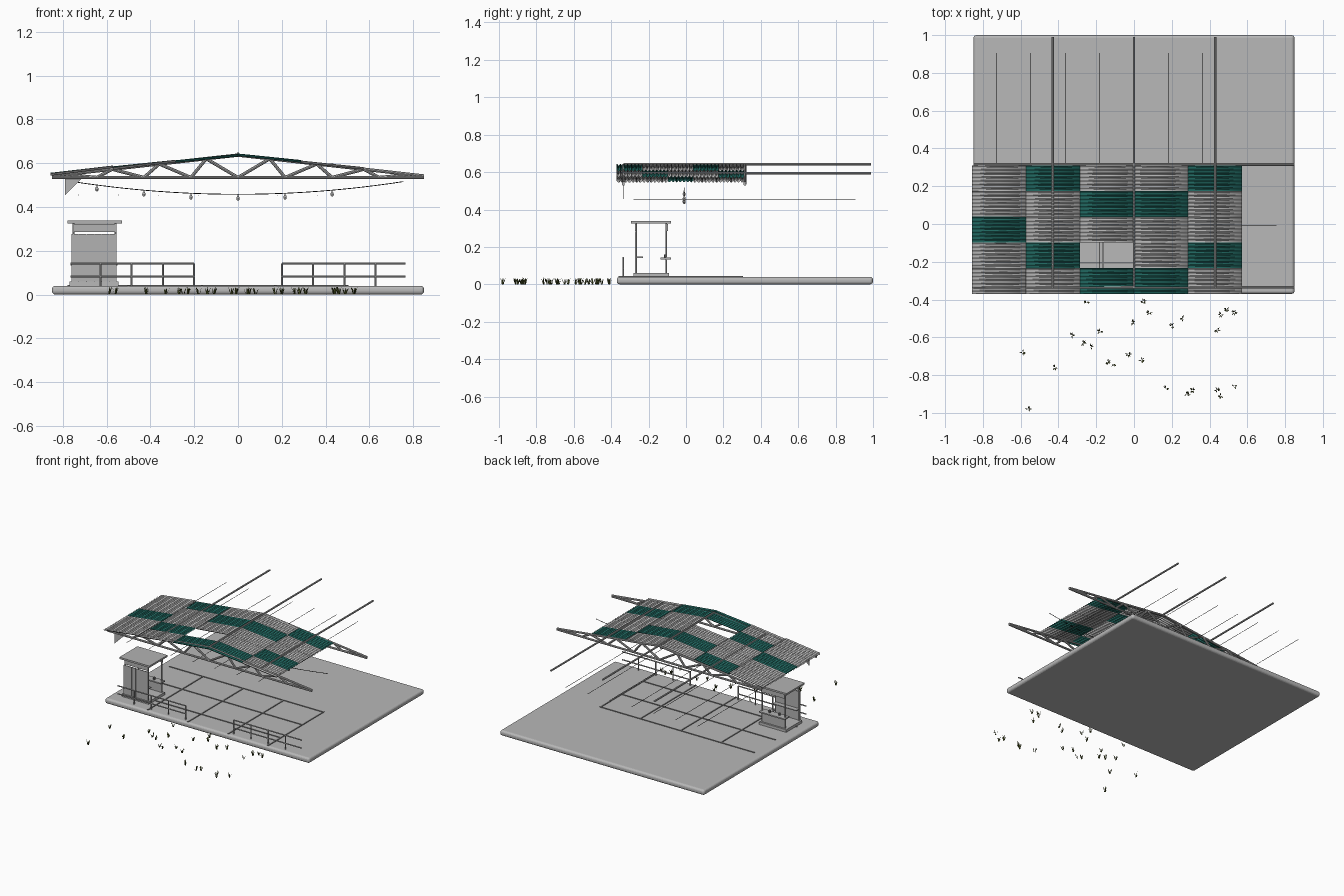
import bpy, bmesh, math, random
from mathutils import Vector, Matrix

random.seed(4)
if "Cube" in bpy.data.objects:
    bpy.data.objects.remove(bpy.data.objects["Cube"])


def material(name, r, g, b):
    m = bpy.data.materials.new(name)
    m.use_nodes = True
    m.diffuse_color = (r, g, b, 1)
    m.node_tree.nodes["Principled BSDF"].inputs["Base Color"].default_value = (r, g, b, 1)
    return m


CONCRETE = material("concrete grey", .48, .48, .48)
SHEET = material("metal sheet grey", .45, .45, .45)
GREEN = material("sheet green", .015, .14, .12)
JOINT = material("joint grey", .2, .2, .2)
WIRE = material("wire black", .01, .01, .01)
GRASS = material("grass olive", .06, .075, .015)


def finish(name, bm, mat, smooth=False):
    me = bpy.data.meshes.new(name)
    bm.to_mesh(me)
    bm.free()
    me.materials.append(mat)
    ob = bpy.data.objects.new(name, me)
    bpy.context.collection.objects.link(ob)
    if smooth:
        bpy.ops.object.select_all(action='DESELECT')
        ob.select_set(True)
        bpy.context.view_layer.objects.active = ob
        bpy.ops.object.shade_smooth_by_angle()
    return ob


def add_rod(bm, a, b, r, sides=8):
    a, b = Vector(a), Vector(b)
    d = b - a
    mat = Matrix.Translation((a + b) / 2) @ d.to_track_quat('Z', 'Y').to_matrix().to_4x4()
    bmesh.ops.create_cone(bm, cap_ends=True, segments=sides, radius1=r, radius2=r,
                          depth=d.length, matrix=mat)


def add_box(bm, x0, x1, y0, y1, z0, z1):
    mat = Matrix.Translation(((x0 + x1) / 2, (y0 + y1) / 2, (z0 + z1) / 2))
    bmesh.ops.create_cube(bm, size=1, matrix=mat @ Matrix.Diagonal((x1 - x0, y1 - y0, z1 - z0, 1)))


def rods(name, segments, r, mat, sides=8):
    bm = bmesh.new()
    for a, b in segments:
        add_rod(bm, a, b, r, sides)
    return finish(name, bm, mat, True)


def boxes(name, items, mat):
    bm = bmesh.new()
    for item in items:
        add_box(bm, *item)
    return finish(name, bm, mat)


HALF, RIDGE, EAVE, FLOOR = .85, .637, .542, .04
FRONT, BACK = -.335, .315


def roof_z(x):
    return RIDGE - (RIDGE - EAVE) * abs(x) / HALF


# Platform with rounded edge
slab = boxes("platform_slab", [(-HALF, HALF, -.37, 1, 0, FLOOR)], CONCRETE)
bevel = slab.modifiers.new("rounded edge", 'BEVEL')
bevel.width, bevel.segments = .016, 4

# Floor joints
joints = [(x - .005, x + .005, -.36, .3, FLOOR, FLOOR + .004) for x in (-.5, -.165, .17, .5)]
joints += [(-.78, .505, y - .005, y + .005, FLOOR, FLOOR + .004) for y in (-.205, .05, .3)]
boxes("floor_joints", joints, JOINT)

# Trusses: chords and zigzag web
for label, y in (("front", FRONT), ("back", BACK)):
    parts = [((-HALF, y, .535), (HALF, y, .535))]
    for s in (-1, 1):
        parts.append(((s * HALF, y, EAVE), (0, y, RIDGE)))
        for i in range(4):
            low, high = i * .215, i * .215 + .145
            parts.append(((s * low, y, .535), (s * high, y, roof_z(high))))
            if i < 3:
                parts.append(((s * high, y, roof_z(high)), (s * (low + .215), y, .535)))
    rods(label + "_truss", parts, .0075, SHEET)

# Ridge beam and purlins running past the back
rods("purlins", [((x, FRONT, roof_z(x) + .006), (x, .99, roof_z(x) + .006))
                 for x in (-.43, 0, .43)], .0065, SHEET)

# Corrugated roof sheets, some green, one lost
COL, ROW, WAVES = .286, .136, 7
PAINTED = {(1, 0), (4, 0), (2, 1), (3, 1), (0, 2), (1, 3), (4, 3), (2, 4), (3, 4)}
for c in range(5):
    for r in range(5):
        if (c, r) == (2, 3):
            continue
        x0, y0 = -.857 + c * COL, .31 - r * ROW
        lift = (.012, .006, .004, .003, .003)[c]
        tilt = random.uniform(-.004, .003)
        bm = bmesh.new()
        rows = []
        for i in range(WAVES * 8 + 1):
            y = y0 - ROW * i / (WAVES * 8)
            wave = .0045 * math.cos(i * math.pi / 4)
            rows.append([bm.verts.new((x, y, roof_z(x) + lift + wave + t))
                         for x, t in ((x0, tilt if c < 2 else 0), (x0 + COL, 0 if c < 2 else tilt))])
        for a, b in zip(rows, rows[1:]):
            bm.faces.new((a[0], b[0], b[1], a[1]))
        green = (c, r) in PAINTED
        ob = finish(f"roof_sheet_{c}_{r}", bm, GREEN if green else SHEET, True)
        solid = ob.modifiers.new("thickness", 'SOLIDIFY')
        solid.thickness = .002

# Corner gusset plate at the eave
bm = bmesh.new()
gusset = [bm.verts.new((x, FRONT, z)) for x, z in ((-.79, .53), (-.79, .455), (-.715, .53))]
bm.faces.new(gusset)
ob = finish("eave_gusset", bm, SHEET)
ob.modifiers.new("thickness", 'SOLIDIFY').thickness = .004

# Hanging light string with teardrop bulbs
def string_z(x):
    return .458 + .058 * (x / .755) ** 2


pts = [(-.755 + i * 1.51 / 24, -.01) for i in range(25)]
line = [(x, y, string_z(x)) for x, y in pts]
rods("light_string", list(zip(line, line[1:])), .002, WIRE, 5)
bm = bmesh.new()
for i in range(-3, 3):
    x = (i + .0) * .215
    z = string_z(x)
    add_rod(bm, (x, -.01, z), (x, -.01, z - .012), .003, 6)
    bmesh.ops.create_uvsphere(bm, u_segments=10, v_segments=6, radius=.008,
                              matrix=Matrix.Translation((x, -.01, z - .018)) @ Matrix.Diagonal((1, 1, 1.4, 1)))
    if i == -2:
        x = -i * .215
        z = string_z(x)
        bmesh.ops.create_uvsphere(bm, u_segments=10, v_segments=6, radius=.008,
                                  matrix=Matrix.Translation((x, -.01, z - .018)) @ Matrix.Diagonal((1, 1, 1.4, 1)))
finish("light_bulbs", bm, SHEET, True)

# Overhead wires
rods("overhead_wires", [((-.73 + i * .1825, -.28, .455), (-.73 + i * .1825, .905, .455))
                        for i in range(7)], .0015, WIRE, 5)

# Railings, each open at its outer end
for s, label in ((-1, "right"), (1, "left")):
    parts = [((s * .2, FRONT, z), (s * .765, FRONT, z)) for z in (.083, .143)]
    parts += [((s * x, FRONT, FLOOR), (s * x, FRONT, .143)) for x in (.2, .343, .486, .629)]
    rods(label + "_railing", parts, .0045, SHEET)

# Kiosk: base, posts, slatted front, fascia, roof, rear counter
boxes("kiosk_base", [(-.77, -.545, -.28, -.09, FLOOR, .06)], CONCRETE)
rods("kiosk_posts", [((x, y, .06), (x, y, .33)) for x in (-.752, -.56) for y in (-.265, -.105)],
     .004, SHEET)
boxes("kiosk_front_slats", [(-.76 + i * .0345, -.728 + i * .0345, -.274, -.268, .06, .277)
                            for i in range(6)], SHEET)
boxes("kiosk_backing", [(-.756, -.557, -.268, -.265, .06, .275)], SHEET)
boxes("kiosk_fascia", [(-.752, -.555, y - .003, y + .003, .285, .322) for y in (-.27, -.1)], SHEET)
boxes("kiosk_roof", [(-.78, -.53, -.295, -.08, .325, .338)], SHEET)
boxes("kiosk_counter", [(-.765, -.55, -.135, -.08, .134, .143),
                        (-.755, -.56, -.268, -.23, .142, .148),
                        (-.755, -.56, -.108, -.103, .06, .134)], SHEET)
rods("counter_items", [((x, -.11, .143), (x, -.11, .16)) for x in (-.7, -.62)], .008, JOINT)

# Grass tufts in front, positions in hundredths
TUFTS = [(-25, 41), (5, 41), (8, 47), (-1, 52), (-18, 57), (-33, 59), (-27, 63), (-23, 65),
         (-59, 68), (-42, 76), (-14, 73), (-11, 74), (-3, 69), (4, 72), (20, 54), (26, 50),
         (46, 48), (49, 45), (53, 47), (44, 56), (17, 87), (31, 88), (28, 90), (44, 88),
         (46, 91), (53, 86), (-56, 98)]
bm = bmesh.new()
for px, py in TUFTS:
    for k in range(7):
        a = random.uniform(0, math.tau)
        out = Vector((math.cos(a), math.sin(a), 0))
        side = Vector((-out.y, out.x, 0)) * .0025
        root = Vector((px, -py, 0)) / 100 + out * .004
        mid = root + out * .006 + Vector((0, 0, random.uniform(.015, .025)))
        tip = mid + out * .008 + Vector((0, 0, .012))
        v = [bm.verts.new(p) for p in (root - side, root + side, mid + side, mid - side, tip)]
        bm.faces.new(v[:4])
        bm.faces.new((v[3], v[2], v[4]))
finish("grass_tufts", bm, GRASS)
